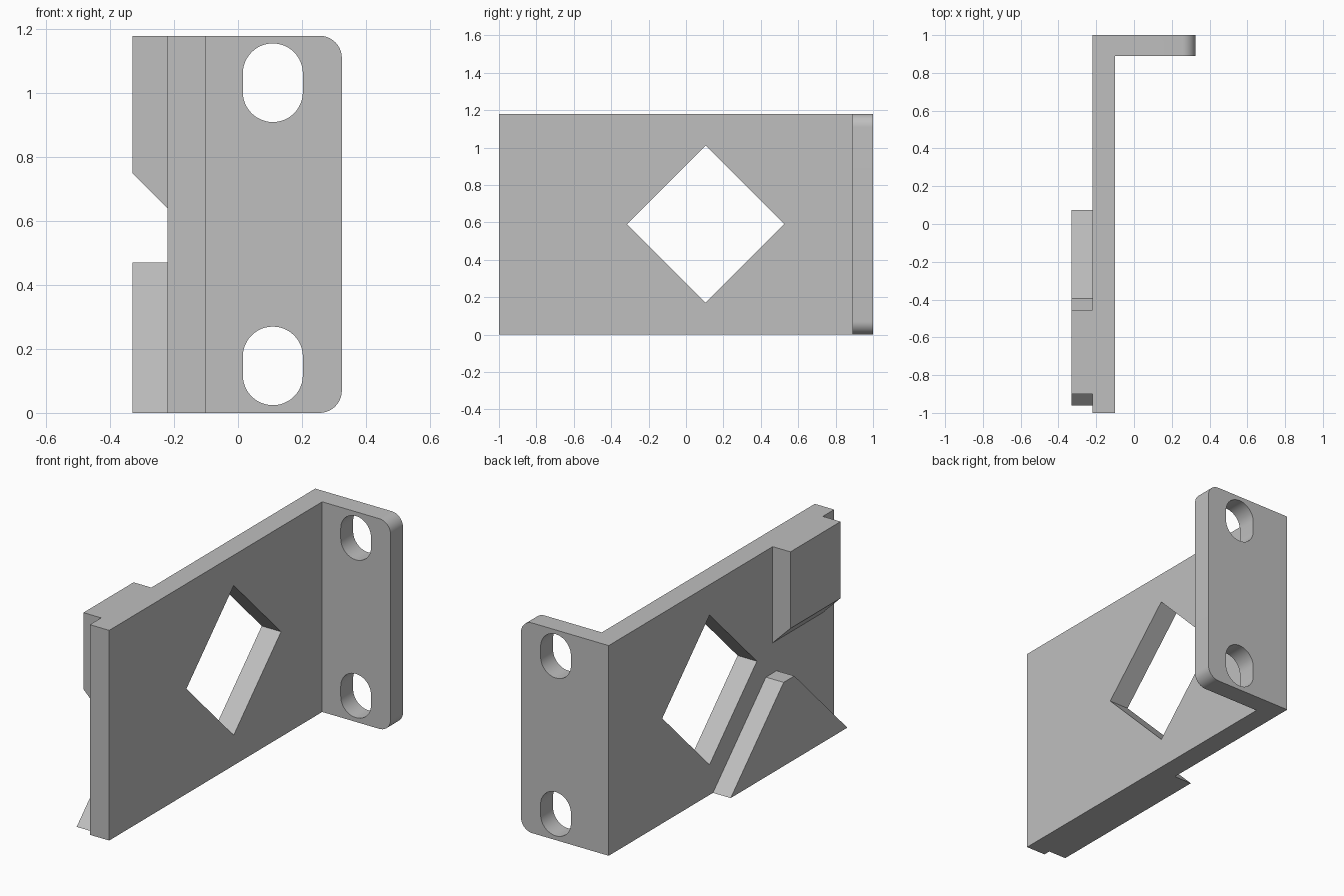
import bpy, bmesh, math
from mathutils import Vector

if "Cube" in bpy.data.objects:
    bpy.data.objects.remove(bpy.data.objects["Cube"], do_unlink=True)

HEIGHT = 1.18
BACK, FACE, OUTER = -0.22, -0.10, -0.33   # x of plate back, plate face, rib outer side

grey = bpy.data.materials.new("plain grey")
grey.use_nodes = True
colour = (0.52, 0.52, 0.52, 1)
grey.diffuse_color = colour
grey.node_tree.nodes["Principled BSDF"].inputs["Base Color"].default_value = colour


def prism(name, outline, offset, round_edge=None):
    """Sweep a closed outline along offset; optionally round chosen edges."""
    bm = bmesh.new()
    base = bm.faces.new([bm.verts.new(p) for p in outline])
    swept = bmesh.ops.extrude_face_region(bm, geom=[base])["geom"]
    bmesh.ops.translate(bm, vec=Vector(offset),
                        verts=[g for g in swept if isinstance(g, bmesh.types.BMVert)])
    bmesh.ops.recalc_face_normals(bm, faces=bm.faces)
    if round_edge:
        edges = [e for e in bm.edges if round_edge(e)]
        bmesh.ops.bevel(bm, geom=edges, offset=0.07, segments=10,
                        profile=0.5, affect='EDGES')
    mesh = bpy.data.meshes.new(name)
    bm.to_mesh(mesh)
    bm.free()
    mesh.materials.append(grey)
    obj = bpy.data.objects.new(name, mesh)
    bpy.context.collection.objects.link(obj)
    return obj


def cut(target, cutter):
    cutter.hide_render = True
    mod = target.modifiers.new("cut", 'BOOLEAN')
    mod.operation = 'DIFFERENCE'
    mod.solver = 'EXACT'
    mod.object = cutter
    bpy.context.view_layer.objects.active = target
    bpy.ops.object.modifier_apply(modifier=mod.name)
    bpy.data.objects.remove(cutter, do_unlink=True)


# L-shaped bracket with the free corners of its flange rounded
TIP, FLANGE = 0.325, 0.89
plan = [(BACK, -1), (FACE, -1), (FACE, FLANGE), (TIP, FLANGE), (TIP, 1), (BACK, 1)]


def at_tip(edge):
    a, b = (v.co for v in edge.verts)
    return min(a.x, b.x) > TIP - 0.01 and abs(a.y - b.y) > 0.05


bracket = prism("bracket", [(x, y, 0) for x, y in plan], (0, 0, HEIGHT), at_tip)

# Diamond window through the plate
cy, cz, half = 0.105, HEIGHT / 2, 0.42
diamond = [(-0.3, cy - half, cz), (-0.3, cy, cz - half),
           (-0.3, cy + half, cz), (-0.3, cy, cz + half)]
cut(bracket, prism("window_cutter", diamond, (0.3, 0, 0)))

# Two upright slots through the flange
radius, straight, n = 0.094, 0.029, 24
for middle in (0.147, HEIGHT - 0.147):
    slot = []
    for side in (1, -1):
        for i in range(n + 1):
            a = math.pi * i / n + (0 if side > 0 else math.pi)
            slot.append((0.109 + radius * math.cos(a), 0.8,
                         middle + side * straight + radius * math.sin(a)))
    cut(bracket, prism("slot_cutter", slot, (0, 0.3, 0)))

# Upper rib with a slanted underside
upper = [(BACK, HEIGHT), (OUTER, HEIGHT), (OUTER, 0.75), (BACK, 0.64)]
upper_rib = prism("upper_rib", [(x, -0.9, z) for x, z in upper], (0, 0.445, 0))

# Lower rib with sloping sides
lower = [(0.075, 0), (-0.395, 0.47), (-0.49, 0.47), (-0.96, 0)]
lower_rib = prism("lower_rib", [(OUTER, y, z) for y, z in lower], (BACK - OUTER, 0, 0))

# Smooth only the rounded surfaces
bpy.ops.object.select_all(action='DESELECT')
for obj in (bracket, upper_rib, lower_rib):
    obj.select_set(True)
bpy.context.view_layer.objects.active = bracket
bpy.ops.object.shade_smooth_by_angle(angle=math.radians(30))
